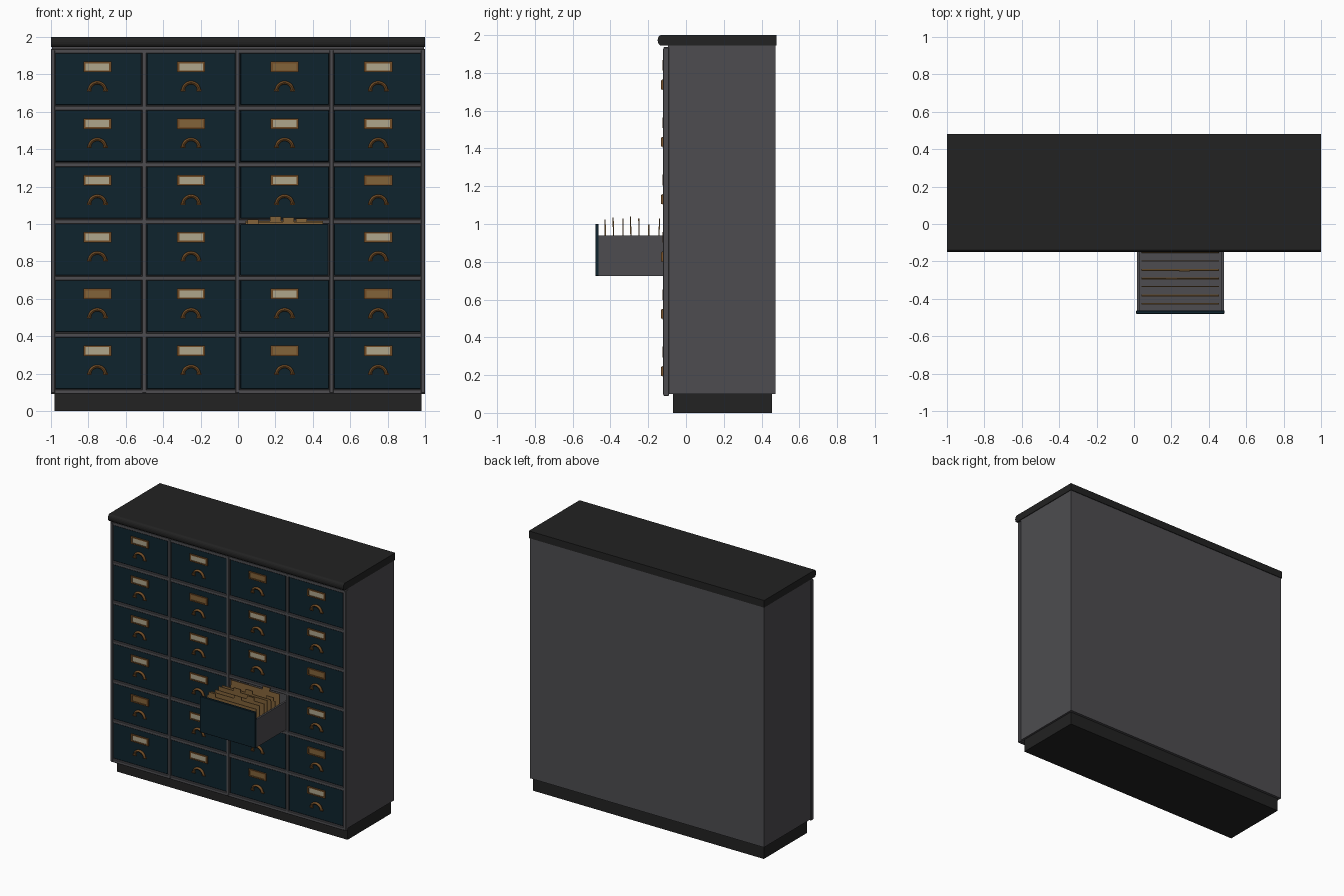
import bpy, bmesh, math, random
from mathutils import Vector

if "Cube" in bpy.data.objects:
    bpy.data.objects.remove(bpy.data.objects["Cube"])

random.seed(4)


def material(name, rgb):
    m = bpy.data.materials.new(name)
    m.diffuse_color = (*rgb, 1)
    m.use_nodes = True
    m.node_tree.nodes["Principled BSDF"].inputs["Base Color"].default_value = m.diffuse_color
    return m


BLACK = material("charcoal black", (0.016, 0.016, 0.016))
GREY = material("steel grey", (0.075, 0.073, 0.08))
NAVY = material("deep navy", (0.0045, 0.017, 0.027))
BRASS = material("aged brass", (0.17, 0.075, 0.02))
CARD = material("tan card", (0.225, 0.125, 0.042))
PAPER = material("cream paper", (0.43, 0.38, 0.26))


def finish(bm, name, mat):
    bmesh.ops.recalc_face_normals(bm, faces=bm.faces)
    me = bpy.data.meshes.new(name)
    bm.to_mesh(me)
    bm.free()
    me.materials.append(mat)
    ob = bpy.data.objects.new(name, me)
    bpy.context.collection.objects.link(ob)
    return ob


def add_box(bm, x0, x1, y0, y1, z0, z1):
    vs = bmesh.ops.create_cube(bm, size=1)["verts"]
    for v in vs:
        v.co = Vector((x0 + (v.co.x + .5) * (x1 - x0), y0 + (v.co.y + .5) * (y1 - y0),
                       z0 + (v.co.z + .5) * (z1 - z0)))
    return vs


def boxes(name, mat, items, bevel=0):
    bm = bmesh.new()
    for b in items:
        add_box(bm, *b)
    ob = finish(bm, name, mat)
    if bevel:
        mod = ob.modifiers.new("bevel", "BEVEL")
        mod.width, mod.segments = bevel, 1
    return ob


COLS = [-0.752, -0.251, 0.249, 0.75]
ROWS = [1.775 - 0.3035 * i for i in range(6)]
OPEN = (2, 3)                                   # column, row of the pulled drawer
EMPTY = {(2, 0), (1, 1), (3, 2), (0, 4), (3, 4), (2, 5)}   # holders without paper
DRAWERS = [(c, r) for c in range(4) for r in range(6) if (c, r) != OPEN]

# plinth
boxes("plinth", BLACK, [(-0.98, 0.98, -0.07, 0.455, 0, 0.105)])

# carcass with a cavity for the open drawer
carcass = boxes("carcass", GREY, [(-0.995, 0.995, -0.095, 0.475, 0.1, 1.95)])
cutter = boxes("cavity_cutter", GREY, [(0.01, 0.487, -0.3, 0.42, 0.724, 1.0)])
cutter.hide_render = True
cutter.hide_set(True)
cut = carcass.modifiers.new("cavity", "BOOLEAN")
cut.operation, cut.object, cut.solver = "DIFFERENCE", cutter, "EXACT"

# top slab, extruded along x from a profile with a rounded front
prof = [(0.48, 1.945), (0.48, 2.0)]
for i in range(9):
    a = math.radians(90 + i * 22.5)
    prof.append((-0.133 + 0.017 * math.cos(a), 1.9725 + 0.0275 * math.sin(a)))
bm = bmesh.new()
f = bm.faces.new([bm.verts.new((-1, y, z)) for y, z in prof])
ext = bmesh.ops.extrude_face_region(bm, geom=[f])["geom"]
bmesh.ops.translate(bm, vec=(2, 0, 0), verts=[v for v in ext if isinstance(v, bmesh.types.BMVert)])
finish(bm, "top_slab", BLACK)

# face frame: stiles and rails
boxes("frame_stiles", GREY, [(x - .0115, x + .0115, -0.121, -0.09, 0.095, 1.93)
                             for x in (-0.9885, -0.501, -0.003, 0.5, 0.9885)], 0.003)
boxes("frame_rails", GREY, [(-1, 1, -0.12, -0.09, z - .0125, z + .0125)
                            for z in [1.9235 - 0.3035 * i for i in range(7)]], 0.003)

# closed drawer fronts
boxes("drawer_fronts", NAVY, [(COLS[c] - .237, COLS[c] + .237, -0.114, -0.09,
                               ROWS[r] - .139, ROWS[r] + .139) for c, r in DRAWERS], 0.003)

# label holders: brass frames with paper or bare card inside
bars, papers, cards = [], [], []
for c, r in DRAWERS:
    x, z = COLS[c], ROWS[r] + 0.065
    y0, y1 = -0.124, -0.112
    bars += [(x - .075, x + .075, y0, y1, z + .019, z + .028),
             (x - .075, x + .075, y0, y1, z - .028, z - .019),
             (x - .075, x - .063, y0, y1, z - .019, z + .019),
             (x + .063, x + .075, y0, y1, z - .019, z + .019)]
    (cards if (c, r) in EMPTY else papers).append(
        (x - .063, x + .063, -0.119, -0.112, z - .019, z + .019))
boxes("label_holders", BRASS, bars)
boxes("label_papers", PAPER, papers)
boxes("label_backs", CARD, cards)

# arched pulls with small feet
bm = bmesh.new()
SEG, SIDES, R, T = 14, 8, 0.043, 0.009
for c, r in DRAWERS:
    cx, cz = COLS[c], ROWS[r] - 0.062
    rings = []
    for i in range(SEG + 1):
        a = math.pi * i / SEG
        ring = []
        for j in range(SIDES):
            b = 2 * math.pi * j / SIDES
            rad = R + T * math.cos(b)
            ring.append(bm.verts.new((cx + rad * math.cos(a), -0.122 + T * 1.2 * math.sin(b),
                                      cz + rad * math.sin(a))))
        rings.append(ring)
    for p, q in zip(rings, rings[1:]):
        for j in range(SIDES):
            k = (j + 1) % SIDES
            bm.faces.new((p[j], p[k], q[k], q[j]))
    bm.faces.new(rings[0])
    bm.faces.new(rings[-1])
    for s in (-1, 1):
        add_box(bm, cx + s * R - .013, cx + s * R + .013, -0.124, -0.112, cz - .004, cz + .008)
pulls = finish(bm, "drawer_pulls", BRASS)
bpy.context.view_layer.objects.active = pulls
pulls.select_set(True)
bpy.ops.object.shade_smooth_by_angle(angle=math.radians(50))
pulls.select_set(False)

# open drawer: plain front and grey tray
boxes("open_drawer_front", NAVY, [(0.012, 0.484, -0.48, -0.462, 0.725, 1.0)], 0.002)
boxes("open_drawer_tray", GREY, [
    (0.016, 0.030, -0.463, 0.10, 0.725, 0.94),
    (0.466, 0.480, -0.463, 0.10, 0.725, 0.94),
    (0.030, 0.466, -0.463, 0.10, 0.725, 0.738),
    (0.030, 0.466, 0.086, 0.10, 0.738, 0.94)])

# file folders with staggered tabs, each leaning a little
tops = [1.0, 1.01, 1.005, 1.015, 1.005, 0.972, 1.005]
tabs = [0.05, 0.24, 0.31, 0.17, 0.24, 0.38, 0.31]
bm = bmesh.new()
for i, (top, tab) in enumerate(zip(tops, tabs)):
    y = -0.425 + 0.0455 * i
    vs = add_box(bm, 0.04, 0.455, y - .003, y + .003, 0.74, top)
    vs += add_box(bm, tab, tab + .06, y - .003, y + .003, top, top + .025)
    lean = random.uniform(-0.03, 0.05)
    for v in vs:
        v.co.y += lean * (v.co.z - 0.74)
finish(bm, "file_folders", CARD)
